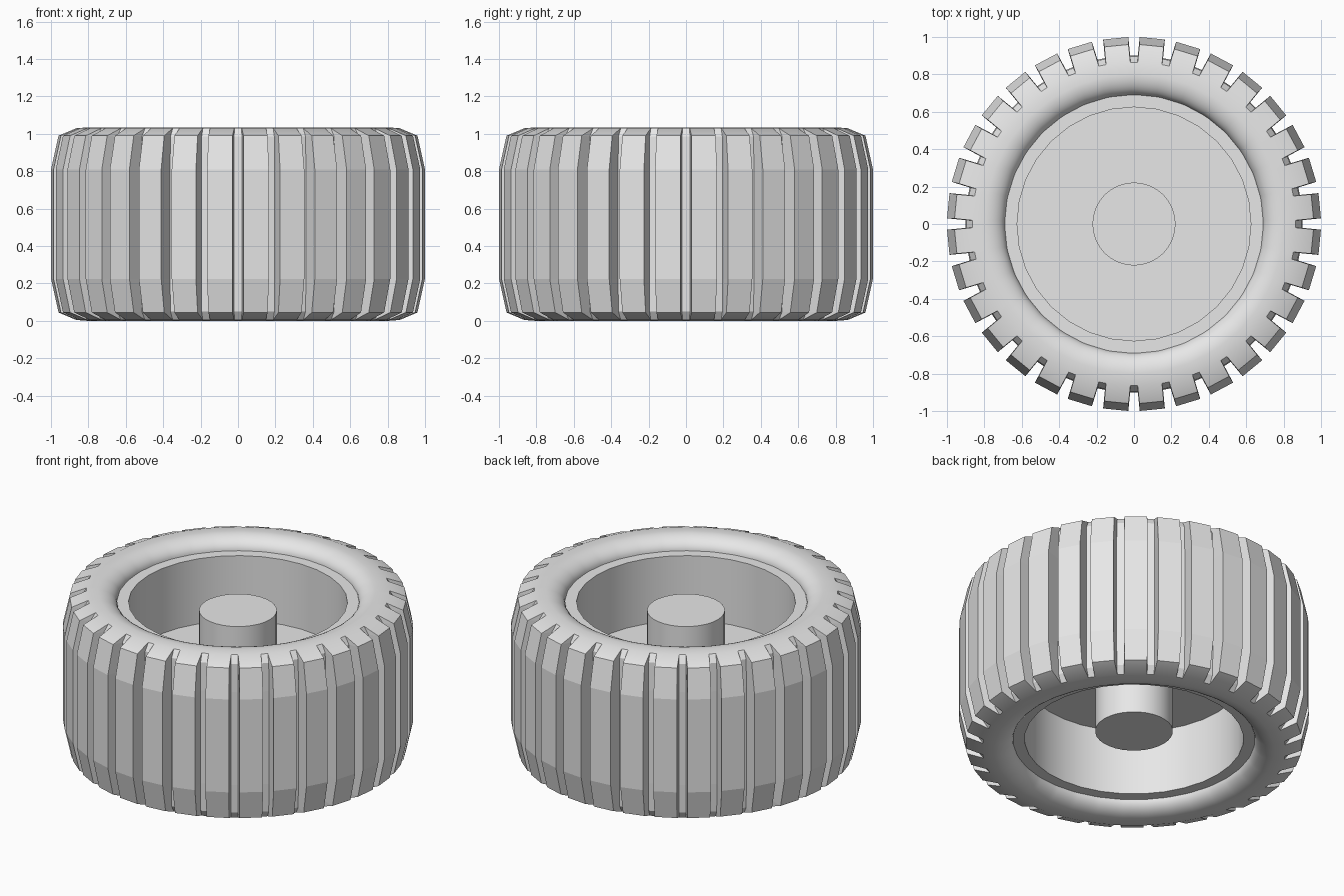
import bpy, bmesh
from math import sin, cos, pi, radians

cube = bpy.data.objects.get("Cube")
if cube:
    bpy.data.objects.remove(cube)

MID = 0.5175      # height of the wheel's middle plane
BLOCKS = 32       # tread blocks around the tyre

grey = bpy.data.materials.new("light grey")
grey.use_nodes = True
grey.diffuse_color = (0.8, 0.8, 0.8, 1)
grey.node_tree.nodes["Principled BSDF"].inputs["Base Color"].default_value = (0.8, 0.8, 0.8, 1)


def finish(bm, name):
    bmesh.ops.remove_doubles(bm, verts=bm.verts, dist=1e-5)
    bmesh.ops.recalc_face_normals(bm, faces=bm.faces)
    mesh = bpy.data.meshes.new(name)
    bm.to_mesh(mesh)
    bm.free()
    mesh.materials.append(grey)
    ob = bpy.data.objects.new(name, mesh)
    bpy.context.collection.objects.link(ob)
    bpy.ops.object.select_all(action='DESELECT')
    ob.select_set(True)
    bpy.context.view_layer.objects.active = ob
    bpy.ops.object.shade_smooth_by_angle(angle=radians(35))
    return ob


def mirrored(half):
    """Complete a top-half profile with its reflection in the middle plane."""
    return half + [(r, 2 * MID - z) for r, z in reversed(half)]


def ring(bm, profile, angles):
    return [[bm.verts.new((r * cos(a), r * sin(a), z)) for r, z in profile] for a in angles]


def skin(bm, a, b):
    """Quads between two columns of vertices."""
    for i in range(len(a) - 1):
        bm.faces.new((a[i], b[i], b[i + 1], a[i + 1]))


# Tyre: rounded sidewalls, grooves and raised tread blocks
bm = bmesh.new()
bulge = [(0.80 - 0.11 * cos(t * pi / 16), 0.955 + 0.08 * sin(t * pi / 16)) for t in range(9)]
shoulder = (0.865, 1.03)
floor = mirrored([shoulder, (0.895, 0.985), (0.90, 0.81)])
tread = mirrored([shoulder, (0.96, 0.99), (1.0, 0.81)])
pitch = 2 * pi / BLOCKS
inner, outer = radians(1.3), radians(1.75)
angles_in = [k * pitch + s * inner for k in range(BLOCKS) for s in (-1, 1)]
angles_out = [k * pitch + s * outer for k in range(BLOCKS) for s in (-1, 1)]
top = ring(bm, bulge + [shoulder], angles_in)
bottom = ring(bm, [(r, 2 * MID - z) for r, z in bulge + [shoulder]], angles_in)
floors = ring(bm, floor, angles_in)
treads = ring(bm, tread, angles_out)
for k, column in enumerate(treads):   # block ends meet the sidewalls
    for end in (0, -1):
        column[end].co = floors[k][end].co
for k in range(2 * BLOCKS):
    n = (k + 1) % (2 * BLOCKS)
    skin(bm, top[k], top[n])
    skin(bm, bottom[k], bottom[n])
    if k % 2 == 0:
        skin(bm, floors[k], floors[n])
    else:
        skin(bm, treads[k], treads[n])
    skin(bm, floors[k], treads[k])
tyre = finish(bm, "tyre")
for p in tyre.data.polygons:
    if abs(p.normal.z) < 0.5 and p.center.xy.length > 0.87:
        p.use_smooth = False

# Rim: flat lips, barrel and central disc
bm = bmesh.new()
rim_half = [(0.70, 0.96), (0.625, 0.96), (0.625, 0.55), (0.0, 0.55)]
steps = [2 * pi * k / 32 for k in range(32)]
for half in (rim_half, [(r, 2 * MID - z) for r, z in rim_half]):
    columns = ring(bm, half, steps)
    for k in range(32):
        skin(bm, columns[k - 1], columns[k])
finish(bm, "rim")

# Hub: plain cylinder through the disc
bm = bmesh.new()
bmesh.ops.create_cone(bm, cap_ends=True, segments=32, radius1=0.222, radius2=0.222, depth=0.78)
bmesh.ops.translate(bm, verts=bm.verts, vec=(0, 0, MID))
finish(bm, "hub")
